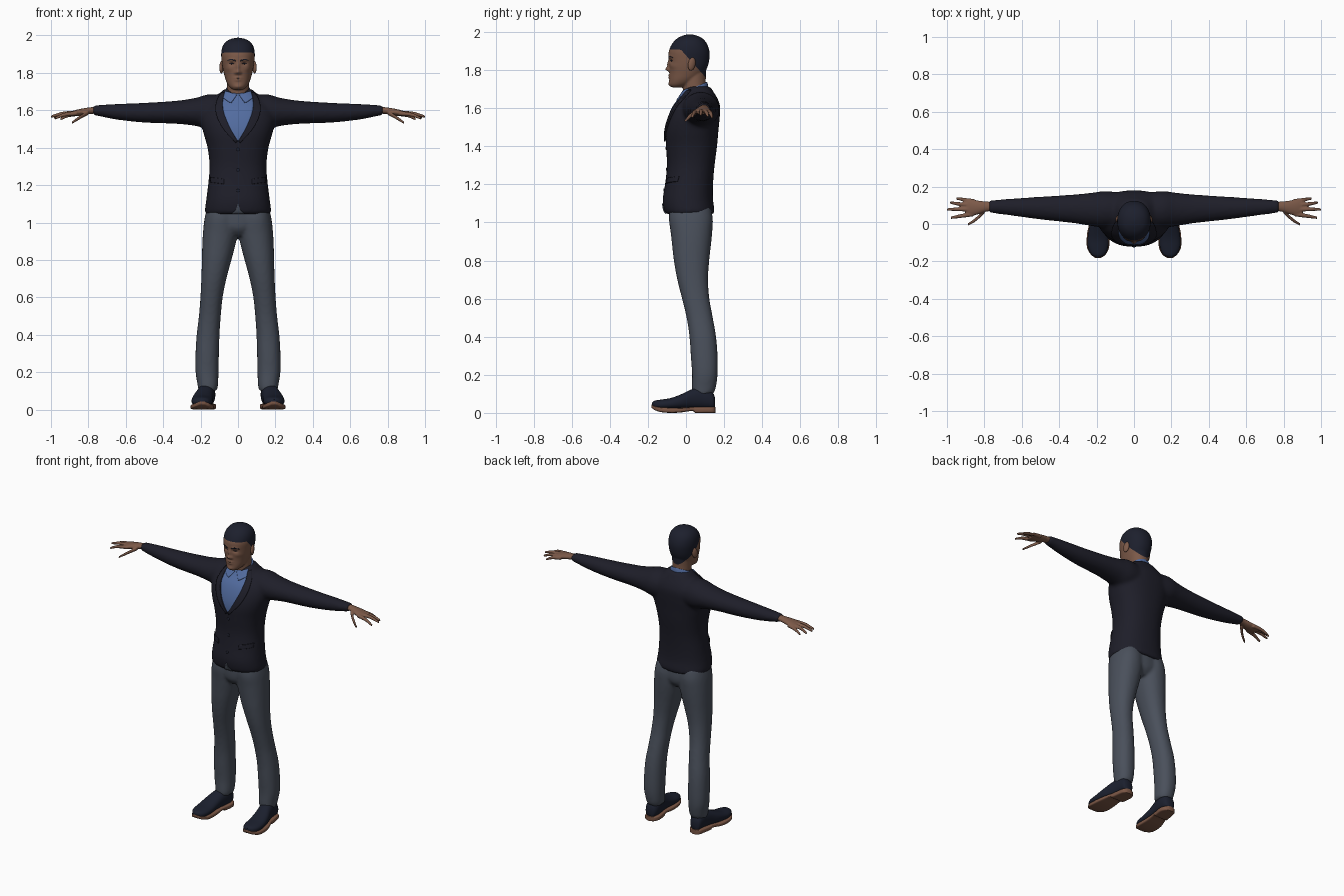
import bpy, bmesh, math
from mathutils import Vector, Matrix
from mathutils.bvhtree import BVHTree

if "Cube" in bpy.data.objects:
    bpy.data.objects.remove(bpy.data.objects["Cube"])


def material(name, r, g, b):
    m = bpy.data.materials.new(name)
    m.use_nodes = True
    m.diffuse_color = (r, g, b, 1)
    bsdf = next(n for n in m.node_tree.nodes if n.type == 'BSDF_PRINCIPLED')
    bsdf.inputs["Base Color"].default_value = (r, g, b, 1)
    return m


SKIN = material("brown skin", .2, .1, .065)
HAIR = material("dark hair", .012, .014, .026)
JACKET = material("navy jacket", .013, .013, .022)
SHIRT = material("blue shirt", .085, .15, .35)
TROUSERS = material("grey trousers", .068, .08, .105)
SHOE = material("navy leather", .011, .014, .027)
SOLE = material("tan sole", .2, .095, .06)


def spline(rows, steps=4):
    """Smoothly interpolate rows of numbers; the first number is the parameter."""
    rows = [Vector(r) for r in rows]
    last = len(rows) - 1
    slope = []
    for i in range(last + 1):
        a, b = rows[max(i - 1, 0)], rows[min(i + 1, last)]
        slope.append((b - a) / (b[0] - a[0]))
    out = []
    for i in range(last):
        p, q = rows[i], rows[i + 1]
        h = q[0] - p[0]
        for k in range(steps):
            u = k / steps
            f = u * u * (3 - 2 * u)
            out.append(p * (1 - f) + q * f + slope[i] * (h * u * (1 - u) ** 2)
                       - slope[i + 1] * (h * u * u * (1 - u)))
    return out + [rows[-1]]


def tube(bm, rows, axis='Z', power=2, n=32, mirror=False):
    """Closed loft; each row is position along the axis, then two min/max extents."""
    for side in (1, -1) if mirror else (1,):
        rings = []
        for t, a0, a1, b0, b1 in spline(rows):
            ring = []
            for i in range(n):
                c, s = math.cos(math.tau * i / n), math.sin(math.tau * i / n)
                a = (a0 + a1 + (a1 - a0) * math.copysign(abs(c) ** (2 / power), c)) / 2
                b = (b0 + b1 + (b1 - b0) * math.copysign(abs(s) ** (2 / power), s)) / 2
                x, y, z = {'X': (t, a, b), 'Y': (a, t, b), 'Z': (a, b, t)}[axis]
                ring.append(bm.verts.new((x * side, y, max(z, 0))))
            rings.append(ring)
        for p, q in zip(rings, rings[1:]):
            for i in range(n):
                j = (i + 1) % n
                bm.faces.new((p[i], p[j], q[j], q[i]))
        bm.faces.new(rings[0])
        bm.faces.new(rings[-1])


def sym(rows):
    return [(z, -w, w, y0, y1) for z, w, y0, y1 in rows]


def shade(mesh):
    mesh.shade_smooth()
    mesh.set_sharp_from_angle(angle=math.radians(50))


def finish(bm, name, mat, voxel=0, smooth=4):
    """Turn a bmesh into an object, optionally fusing its pieces into one skin."""
    bmesh.ops.recalc_face_normals(bm, faces=bm.faces[:])
    mesh = bpy.data.meshes.new(name)
    bm.to_mesh(mesh)
    bm.free()
    ob = bpy.data.objects.new(name, mesh)
    bpy.context.collection.objects.link(ob)
    if voxel:
        rm = ob.modifiers.new("fuse", 'REMESH')
        rm.mode = 'VOXEL'
        rm.voxel_size = voxel
        sm = ob.modifiers.new("soften", 'SMOOTH')
        sm.factor, sm.iterations = .5, smooth
        dg = bpy.context.evaluated_depsgraph_get()
        mesh = bpy.data.meshes.new_from_object(ob.evaluated_get(dg))
        ob.modifiers.clear()
        ob.data = mesh
    mesh.materials.clear()
    mesh.materials.append(mat)
    shade(mesh)
    return ob


def tree(ob):
    return BVHTree.FromPolygons([v.co for v in ob.data.vertices],
                                [p.vertices[:] for p in ob.data.polygons])


def front_point(x, z, trees):
    hits = [t.ray_cast(Vector((x, -1, z)), Vector((0, 1, 0)))[0] for t in trees]
    hits = [h for h in hits if h]
    return min(hits, key=lambda h: h.y) if hits else trees[0].find_nearest((x, 0, z))[0]


def plate(name, rail_a, rail_b, trees, mat, lift=0, thick=.008, across=8, side=1):
    """Thin strip between two (x, z) rails, laid on the front of a surface."""
    def sample(rail):
        return [r[1:] for r in spline([(i, x * side, z) for i, (x, z) in enumerate(rail)], 6)]
    bm = bmesh.new()
    grid = []
    for (xa, za), (xb, zb) in zip(sample(rail_a), sample(rail_b)):
        row = []
        for k in range(across + 1):
            f = k / across
            p = front_point(xa + (xb - xa) * f, za + (zb - za) * f, trees)
            row.append(bm.verts.new(p - Vector((0, lift, 0))))
        grid.append(row)
    for p, q in zip(grid, grid[1:]):
        for k in range(across):
            bm.faces.new((p[k], p[k + 1], q[k + 1], q[k]))
    ob = finish(bm, name, mat)
    md = ob.modifiers.new("thickness", 'SOLIDIFY')
    md.thickness, md.offset = thick, 0
    return ob


# Jacket: body and sleeves fused
bm = bmesh.new()
tube(bm, sym([(1.045, .172, -.105, .145), (1.06, .177, -.115, .15), (1.12, .17, -.122, .142),
              (1.2, .16, -.11, .142), (1.3, .152, -.1, .15), (1.4, .163, -.105, .163),
              (1.48, .185, -.107, .17), (1.55, .2, -.092, .177), (1.61, .19, -.066, .179),
              (1.65, .15, -.036, .166), (1.69, .1, -.01, .142), (1.715, .072, .004, .126)]),
     power=2.3, n=48)
tube(bm, [(.08, -.02, .17, 1.5, 1.68), (.16, -.02, .176, 1.5, 1.685), (.22, -.012, .168, 1.515, 1.668),
          (.32, .004, .158, 1.527, 1.652), (.5, .024, .146, 1.534, 1.64), (.65, .044, .136, 1.55, 1.634),
          (.76, .058, .128, 1.572, 1.627), (.776, .06, .127, 1.575, 1.626)], 'X', mirror=True)
jacket = finish(bm, "jacket", JACKET, .011, 5)

# Trousers: legs and hips fused
bm = bmesh.new()
tube(bm, [(.1, .112, .212, .033, .145), (.13, .107, .216, .031, .156), (.2, .104, .227, .032, .166),
          (.3, .102, .227, .025, .166), (.4, .099, .221, .018, .158), (.5, .092, .209, .003, .141),
          (.6, .082, .201, -.021, .123), (.7, .062, .196, -.046, .116), (.8, .035, .193, -.064, .122),
          (.88, .014, .191, -.073, .131), (.95, 0, .187, -.081, .138), (1.02, 0, .179, -.09, .141),
          (1.08, 0, .165, -.085, .13)], power=2.2, mirror=True)
tube(bm, sym([(.93, .06, -.05, .1), (.96, .12, -.076, .126), (1, .165, -.086, .136),
              (1.08, .16, -.086, .13)]))
finish(bm, "trousers", TROUSERS, .01, 4)

# Shoes and soles
bm = bmesh.new()
tube(bm, [(-.178, .18, .205, .035, .055), (-.165, .157, .226, .022, .064), (-.13, .14, .245, .018, .07),
          (-.08, .135, .248, .018, .078), (-.02, .134, .24, .02, .1), (.03, .13, .225, .02, .124),
          (.08, .122, .214, .02, .138), (.12, .123, .208, .02, .13), (.145, .135, .2, .022, .1),
          (.152, .15, .185, .03, .08)], 'Y', power=2.3, mirror=True)
finish(bm, "shoes", SHOE)
bm = bmesh.new()
tube(bm, [(-.182, .178, .207, .028, .044), (-.165, .153, .229, .015, .036), (-.13, .135, .25, .004, .03),
          (-.08, .13, .253, 0, .027), (-.03, .13, .247, .002, .027), (.02, .13, .232, .009, .03),
          (.04, .126, .225, .008, .031), (.048, .125, .224, 0, .031), (.11, .117, .214, 0, .032),
          (.145, .13, .204, 0, .032), (.156, .15, .185, 0, .032)], 'Y', power=5, mirror=True)
finish(bm, "soles", SOLE)

# Hands: palm, four fingers and thumb fused
bm = bmesh.new()
tube(bm, [(.74, .07, .119, 1.583, 1.62), (.79, .066, .12, 1.58, 1.616), (.83, .053, .125, 1.573, 1.61),
          (.87, .043, .13, 1.568, 1.601), (.9, .046, .128, 1.568, 1.592)], 'X', mirror=True)
fingers = [((.86, .053, 1.584), (.93, .042, 1.576), (.98, .033, 1.556)),
           ((.86, .077, 1.586), (.94, .079, 1.582), (.999, .078, 1.566)),
           ((.86, .1, 1.585), (.935, .107, 1.578), (.984, .115, 1.559)),
           ((.85, .12, 1.582), (.91, .13, 1.572), (.95, .137, 1.552)),
           ((.8, .068, 1.588), (.845, .025, 1.562), (.888, -.003, 1.533))]
for bones in fingers:
    rows = [(x, y - r, y + r, z - r, z + r) for (x, y, z), r in zip(bones, (.0125, .0105, .007))]
    tube(bm, rows, 'X', n=12, mirror=True)
finish(bm, "hands", SKIN, .0045, 2)

# Head and neck fused, then the features shaped with soft bumps
bm = bmesh.new()
tube(bm, sym([(1.71, .028, -.078, -.02), (1.725, .046, -.087, .02), (1.75, .061, -.088, .06),
              (1.78, .071, -.087, .092), (1.82, .081, -.089, .114), (1.86, .087, -.091, .123),
              (1.9, .09, -.09, .123), (1.94, .083, -.072, .109), (1.967, .064, -.046, .086),
              (1.982, .036, -.015, .056), (1.988, .008, .01, .03)]), power=2.15, n=48)
tube(bm, sym([(1.6, .07, -.01, .12), (1.68, .06, -.015, .108), (1.74, .059, -.018, .104),
              (1.8, .06, -.02, .106)]))
head = finish(bm, "head", SKIN, .005, 4)
bumps = [(0, 1.805, .012, .011, -.019), (0, 1.83, .009, .02, -.01), (.013, 1.8, .008, .007, -.006),
         (.034, 1.849, .015, .009, .009), (.034, 1.87, .022, .007, -.004), (0, 1.773, .02, .005, -.006),
         (0, 1.761, .017, .005, -.006), (0, 1.726, .022, .011, -.006), (.052, 1.822, .018, .014, -.004)]
bm = bmesh.new()
bm.from_mesh(head.data)
for v in bm.verts:
    if v.co.y < -.02:
        x, z = abs(v.co.x), v.co.z
        v.co.y += sum(amount * math.exp(-((x - bx) / sx) ** 2 - ((z - bz) / sz) ** 2)
                      for bx, bz, sx, sz, amount in bumps)
# Hairline cut by a level forehead plane and a slanted plane behind the ears
hairline = [(Vector((0, -.09, 1.91)), Vector((0, .05, 1))), (Vector((0, -.02, 1.9)), Vector((0, 1.12, 1)))]
for co, no in hairline:
    bmesh.ops.bisect_plane(bm, geom=bm.verts[:] + bm.edges[:] + bm.faces[:], plane_co=co, plane_no=no)
for f in bm.faces:
    mid = f.calc_center_median()
    f.material_index = int(any((mid - co).dot(no) > 0 for co, no in hairline))
bm.to_mesh(head.data)
bm.free()
head.data.materials.append(HAIR)
shade(head.data)

# Ears
bm = bmesh.new()
for s in (1, -1):
    place = (Matrix.Translation((s * .087, .03, 1.832)) @ Matrix.Rotation(s * .35, 4, 'Z')
             @ Matrix.Rotation(-.2, 4, 'X') @ Matrix.Diagonal((.011, .02, .035, 1)))
    bmesh.ops.create_uvsphere(bm, u_segments=20, v_segments=12, radius=1, matrix=place)
finish(bm, "ears", SKIN)

# Shirt collar, sloping down toward the throat
bm = bmesh.new()
tube(bm, sym([(1.62, .085, -.035, .125), (1.66, .08, -.024, .119), (1.7, .071, -.018, .114),
              (1.712, .066, -.014, .11)]))
for v in bm.verts:
    v.co.z += (v.co.y - .05) * .45
collar = finish(bm, "shirt_collar", SHIRT)

# Shirt front, lapels, collar wings, pockets and the hem opening
body = [tree(jacket)]
chest = body + [tree(collar)]
face = [tree(head)]
opening = [(.07, 1.69), (.082, 1.64), (.074, 1.58), (.04, 1.5), (.001, 1.435)]
lapel_edge = [(.086, 1.695), (.112, 1.65), (.118, 1.59), (.085, 1.51), (.012, 1.425)]
plate("shirt_front", opening, [(-x, z) for x, z in opening], body, SHIRT, across=16)
plate("hem_opening", [(-.002, 1.1), (-.012, 1.07), (-.032, 1.048)],
      [(.002, 1.1), (.012, 1.07), (.032, 1.048)], body, TROUSERS, lift=.001)
for s, label in ((1, "left"), (-1, "right")):
    plate(label + "_lapel", opening, lapel_edge, body, JACKET, lift=.005, side=s)
    plate(label + "_collar_wing", [(.006, 1.682), (.035, 1.692), (.068, 1.702)],
          [(.035, 1.64), (.05, 1.645), (.078, 1.665)], chest, SHIRT, lift=.006, side=s)
    plate(label + "_pocket_flap", [(.075, 1.232), (.11, 1.237), (.145, 1.242)],
          [(.075, 1.205), (.11, 1.21), (.145, 1.215)], body, JACKET, lift=.002, side=s)
    plate(label + "_eyebrow", [(.014, 1.868), (.036, 1.875), (.058, 1.867)],
          [(.014, 1.862), (.036, 1.869), (.058, 1.864)], face, HAIR, thick=.003, across=3, side=s)
    plate(label + "_eye", [(.022, 1.849), (.034, 1.853), (.047, 1.849)],
          [(.022, 1.848), (.034, 1.846), (.047, 1.848)], face, HAIR, thick=.002, across=3, side=s)

# Jacket buttons
bm = bmesh.new()
for z in (1.39, 1.28, 1.17):
    spot = Matrix.Translation(front_point(0, z, body)) @ Matrix.Diagonal((.009, .004, .009, 1))
    bmesh.ops.create_uvsphere(bm, u_segments=12, v_segments=8, radius=1, matrix=spot)
finish(bm, "jacket_buttons", HAIR)
